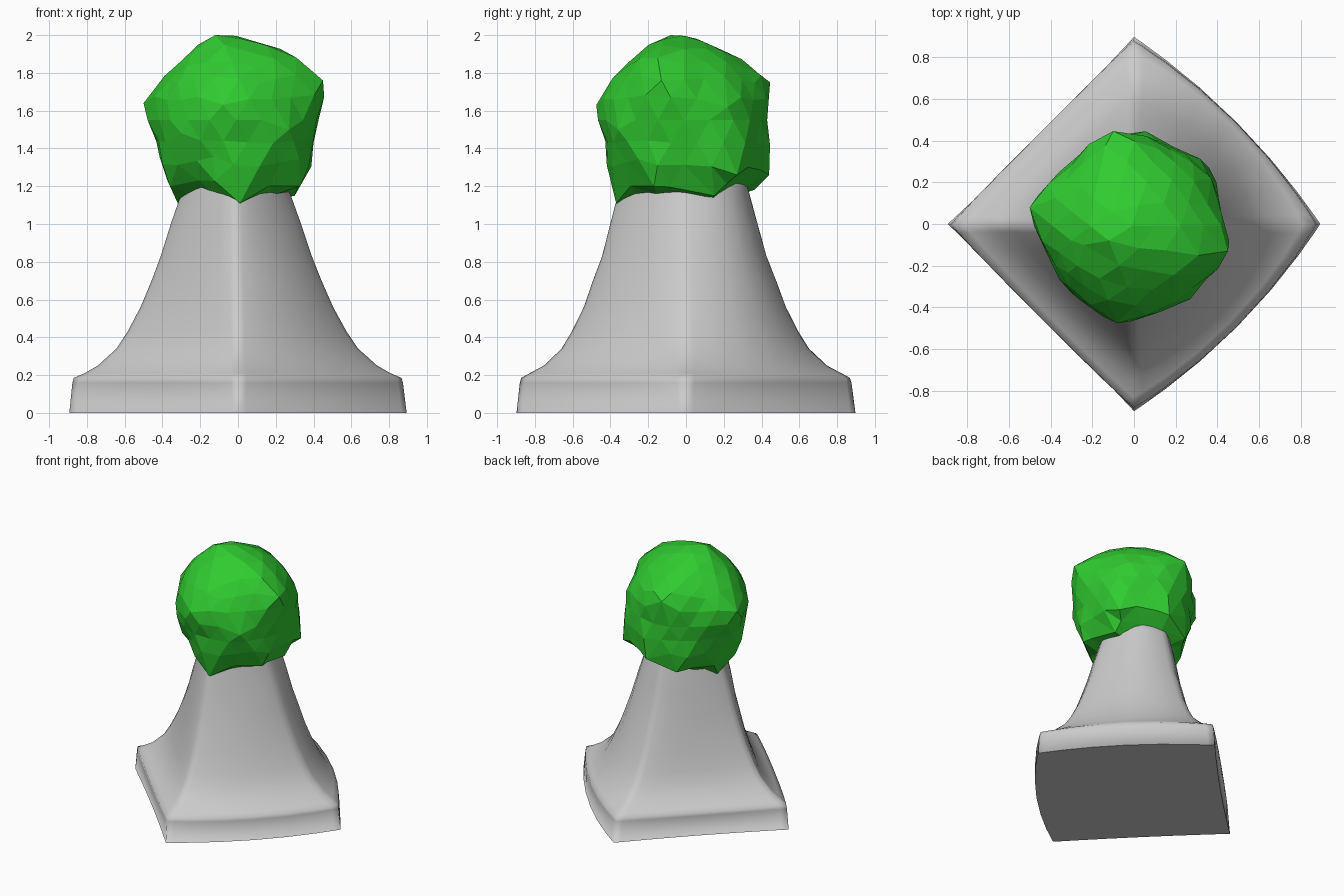
import bpy, bmesh, math
from mathutils import Vector

if "Cube" in bpy.data.objects:
    bpy.data.objects.remove(bpy.data.objects["Cube"])


def add_object(name, bm):
    bmesh.ops.recalc_face_normals(bm, faces=bm.faces[:])
    mesh = bpy.data.meshes.new(name)
    bm.to_mesh(mesh)
    bm.free()
    obj = bpy.data.objects.new(name, mesh)
    bpy.context.collection.objects.link(obj)
    return obj


# Flared pedestal: diamond plan that softens towards the top
PROFILE = [  # z, half width in x, half width in y
    (0.0, 0.893, 0.897), (0.16, 0.875, 0.878),
    (0.185, 0.868, 0.87), (0.21, 0.81, 0.825), (0.25, 0.74, 0.75),
    (0.34, 0.64, 0.655), (0.43, 0.58, 0.60), (0.56, 0.51, 0.535),
    (0.70, 0.45, 0.485), (0.83, 0.40, 0.435), (1.0, 0.345, 0.39),
    (1.17, 0.285, 0.345), (1.30, 0.25, 0.31),
]
BULGE = (0.06, -0.015, -0.01, 0.065)  # swelling of each base side
STEPS = 8  # points per side


def section(bm, z, rx, ry):
    k = min(1, z / 1.1)
    p = 1 + 0.36 * k
    ring = []
    for side in range(4):
        swell = BULGE[side] * (1 - k)
        if side == 0:  # fuller back right flank
            swell += 0.055 * min(1, max(0, (z - 0.18) / 0.1))
        for i in range(STEPS):
            a = math.pi / 2 * (side + i / STEPS)
            c, s = math.cos(a), math.sin(a)
            bump = swell * math.sin(2 * a) ** 2 * math.sqrt(0.5)
            x = math.copysign(rx * abs(c) ** (2 / p), c)
            y = math.copysign(ry * abs(s) ** (2 / p), s)
            x += bump * (1 if side in (0, 3) else -1)
            y += bump * (1 if side in (0, 1) else -1)
            ring.append(bm.verts.new((x - 0.012 * k, y - 0.012 * k, z)))
    return ring


bm = bmesh.new()
rings = [section(bm, *row) for row in PROFILE]
for low, high in zip(rings, rings[1:]):
    for i in range(len(low)):
        j = (i + 1) % len(low)
        bm.faces.new((low[i], low[j], high[j], high[i]))
bm.faces.new(rings[0][::-1])
bm.faces.new(rings[-1])
for f in bm.faces:
    f.smooth = True
# inset base so the underside only rounds off near its rim
bottom = min(bm.faces, key=lambda f: f.calc_center_median().z)
bmesh.ops.inset_region(bm, faces=[bottom], thickness=0.06)
pedestal = add_object("pedestal", bm)

# Faceted bush: icosphere pulled out to a few peaks
CENTRE = Vector((-0.01, -0.01, 1.55))
RADIUS = 0.425
PEAKS = [
    (-0.12, -0.08, 2.0), (0.45, -0.13, 1.76), (0.31, -0.15, 1.88),
    (-0.50, 0.08, 1.64), (-0.31, 0.05, 1.09), (0.01, -0.37, 1.11),
    (-0.08, -0.475, 1.63), (-0.10, 0.445, 1.75), (0.04, 0.44, 1.26),
    (-0.17, 0.36, 1.18), (0.30, 0.15, 1.15), (0.36, 0.27, 1.26),
    (0.27, -0.36, 1.50), (-0.30, -0.33, 1.48), (-0.36, -0.1, 1.2),
    (0.33, -0.17, 1.2), (0.37, 0.22, 1.62), (-0.24, -0.1, 1.91),
]
bm = bmesh.new()
bmesh.ops.create_icosphere(bm, subdivisions=3, radius=1)
peaks = [Vector(p) - CENTRE for p in PEAKS]
for v in bm.verts:
    d = v.co.normalized()
    lift = max((p.length - RADIUS) * max(0, 1 - d.angle(p) / 0.55) for p in peaks)
    v.co = d * (RADIUS + lift)
for p in peaks:  # snap the closest vertex to each tip
    tip = min(bm.verts, key=lambda v: v.co.angle(p))
    tip.co = p
bmesh.ops.translate(bm, verts=bm.verts[:], vec=CENTRE)
bush = add_object("bush", bm)

green = bpy.data.materials.new("green")
green.diffuse_color = (0.03, 0.6, 0.03, 1)
green.use_nodes = True
green.node_tree.nodes["Principled BSDF"].inputs["Base Color"].default_value = green.diffuse_color
bush.data.materials.append(green)
